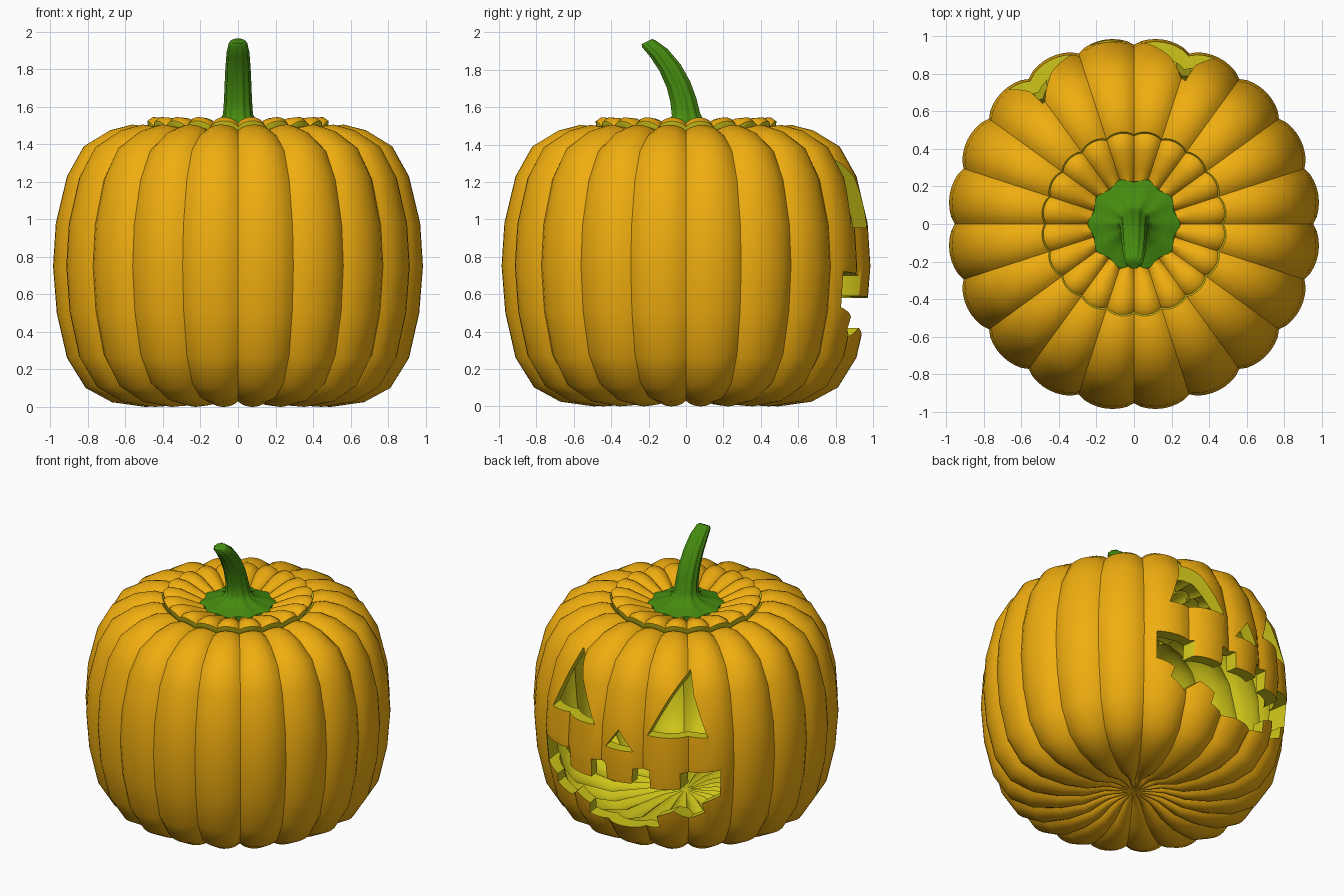
import bpy, bmesh
from math import sin, cos, pi, radians
from mathutils import Vector

if "Cube" in bpy.data.objects:
    bpy.data.objects.remove(bpy.data.objects["Cube"])

RIBS, SEGS = 20, 160


def material(name, rgb):
    m = bpy.data.materials.new(name)
    m.diffuse_color = (*rgb, 1)
    m.use_nodes = True
    m.node_tree.nodes["Principled BSDF"].inputs["Base Color"].default_value = m.diffuse_color
    return m


orange = material("orange_skin", (0.87, 0.42, 0.005))
yellow = material("yellow_flesh", (0.62, 0.56, 0.01))
green = material("green_stem", (0.06, 0.26, 0.005))


def make_object(name, bm, mats):
    bmesh.ops.recalc_face_normals(bm, faces=bm.faces[:])
    me = bpy.data.meshes.new(name)
    bm.to_mesh(me)
    bm.free()
    for m in mats:
        me.materials.append(m)
    ob = bpy.data.objects.new(name, me)
    bpy.context.collection.objects.link(ob)
    return ob


def activate(ob):
    bpy.ops.object.select_all(action='DESELECT')
    ob.select_set(True)
    bpy.context.view_layer.objects.active = ob


def smooth(ob, angle):
    activate(ob)
    bpy.ops.object.shade_smooth_by_angle(angle=radians(angle))


def skin_rings(bm, rings, flesh=()):
    """Bridge vertex rings and close both ends; bands listed in flesh get slot 1."""
    loops = [[bm.verts.new(p) for p in ring] for ring in rings]
    n = len(loops[0])
    for k, (a, b) in enumerate(zip(loops, loops[1:])):
        for i in range(n):
            f = bm.faces.new((a[i], a[(i + 1) % n], b[(i + 1) % n], b[i]))
            f.material_index = 1 if k in flesh else 0
    for loop, k in ((loops[0], 0), (loops[-1], len(loops) - 2)):
        c = sum((v.co for v in loop), Vector()) / n
        pole = bm.verts.new(c)
        for i in range(n):
            f = bm.faces.new((loop[i], loop[(i + 1) % n], pole))
            f.material_index = 1 if k in flesh else 0


def ribbed_ring(r, z, depth=0.04):
    """Circle pinched toward the pumpkin's centre at each rib valley."""
    ring = []
    for i in range(SEGS):
        t = 2 * pi * i / SEGS
        s = 1 - depth * (1 - abs(sin(RIBS * t / 2)) ** 0.7)
        ring.append(Vector((r * s * cos(t), r * s * sin(t), 0.75 + (z - 0.75) * s)))
    return ring


# Hollow body: outer skin from the base dimple to the rim, then inner wall back down
outer = [(0.14, 0.07), (0.2, 0.06), (0.34, 0.01), (0.5, 0.0), (0.68, 0.025), (0.82, 0.1),
         (0.92, 0.26), (0.975, 0.5), (0.995, 0.75), (0.98, 0.98), (0.92, 1.23),
         (0.83, 1.39), (0.69, 1.475), (0.57, 1.505), (0.495, 1.495)]
inner = [(0.44, 1.41), (0.6, 1.41), (0.74, 1.34), (0.84, 1.2), (0.9, 0.98), (0.915, 0.75),
         (0.895, 0.5), (0.84, 0.3), (0.74, 0.17), (0.5, 0.1), (0.2, 0.13)]
bm = bmesh.new()
skin_rings(bm, [ribbed_ring(r, z) for r, z in outer + inner],
           range(len(outer) - 1, len(outer) + len(inner)))
body = make_object("pumpkin_body", bm, [orange, yellow])

# Face cutters: outlines pushed through the back wall, turned slightly about z
eye = [(0.19, 0.955), (0.56, 0.955), (0.385, 1.37)]
nose = [(-0.1, 0.83), (0.1, 0.83), (0, 0.97)]
half_mouth = [(0.09, 0.6), (0.1, 0.71), (0.21, 0.71), (0.21, 0.58), (0.4, 0.59), (0.4, 0.7),
              (0.63, 0.72), (0.62, 0.53), (0.52, 0.48), (0.53, 0.41), (0.42, 0.35),
              (0.35, 0.42), (0.24, 0.37), (0.25, 0.29), (0.1, 0.26)]


def mirrored(points):
    return [(-x, z) for x, z in reversed(points)]


def carve(name, outline):
    b = bmesh.new()
    f = b.faces.new([b.verts.new((x, 0.35, z)) for x, z in outline])
    ext = bmesh.ops.extrude_face_region(b, geom=[f])["geom"]
    bmesh.ops.translate(b, vec=(0, 1, 0),
                        verts=[v for v in ext if isinstance(v, bmesh.types.BMVert)])
    cutter = make_object(name, b, [yellow])
    cutter.rotation_euler.z = radians(8.5)
    cutter.hide_render = True
    mod = body.modifiers.new(name, 'BOOLEAN')
    mod.operation, mod.solver, mod.object = 'DIFFERENCE', 'EXACT', cutter
    mod.material_mode = 'TRANSFER'
    bpy.context.view_layer.update()
    activate(body)
    bpy.ops.object.modifier_apply(modifier=name)
    bpy.data.objects.remove(cutter)


carve("eye_cutter_a", eye)
carve("eye_cutter_b", mirrored(eye))
carve("nose_cutter", nose)
carve("mouth_cutter", half_mouth + mirrored(half_mouth))
smooth(body, 40)

# Lid: yellow plug sides and underside, orange dished top
lid_profile = [(0.2, 1.37), (0.42, 1.4), (0.483, 1.49), (0.488, 1.525), (0.46, 1.545),
               (0.39, 1.54), (0.3, 1.505), (0.22, 1.47), (0.1, 1.46)]
bm = bmesh.new()
skin_rings(bm, [ribbed_ring(r, z) for r, z in lid_profile], range(0, 3))
smooth(make_object("lid", bm, [orange, yellow]), 50)

# Stem: fluted rings along a curved path (y, z, radius, forward tilt in degrees)
path = [(0, 1.44, 0.24, 0), (0, 1.475, 0.235, 0), (0, 1.495, 0.17, 0), (0, 1.515, 0.1, 0),
        (0, 1.56, 0.076, 8), (-0.015, 1.64, 0.071, 14), (-0.04, 1.72, 0.068, 22),
        (-0.085, 1.81, 0.064, 30), (-0.145, 1.89, 0.058, 37), (-0.2, 1.94, 0.047, 40),
        (-0.21, 1.95, 0.035, 40)]
rings = []
for y, z, r, tilt in path:
    a, ring = radians(tilt), []
    for i in range(60):
        t = 2 * pi * i / 60
        q = r * (1 + 0.05 * cos(10 * t))
        ring.append(Vector((q * cos(t), y + q * sin(t) * cos(a), z + q * sin(t) * sin(a) * 0.6)))
    rings.append(ring)
bm = bmesh.new()
skin_rings(bm, rings)
smooth(make_object("stem", bm, [green]), 60)
